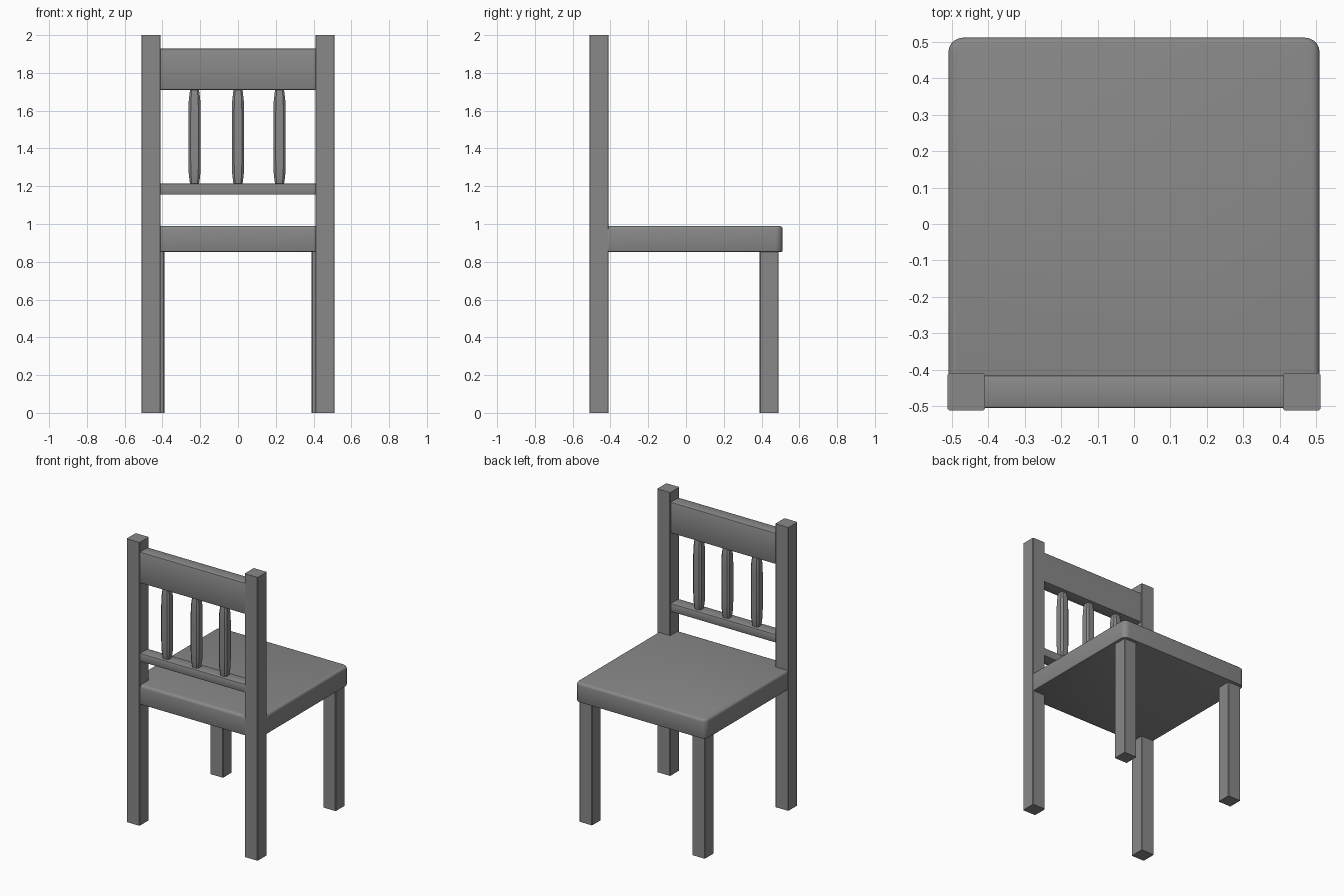
import bpy, bmesh, math

if "Cube" in bpy.data.objects:
    bpy.data.objects.remove(bpy.data.objects["Cube"])

grey = bpy.data.materials.new("chair_grey")
grey.diffuse_color = (0.25, 0.25, 0.25, 1)
grey.use_nodes = True
grey.node_tree.nodes["Principled BSDF"].inputs["Base Color"].default_value = grey.diffuse_color


def finish(name, bm, smooth=True):
    bmesh.ops.recalc_face_normals(bm, faces=bm.faces[:])
    mesh = bpy.data.meshes.new(name)
    bm.to_mesh(mesh)
    bm.free()
    mesh.materials.append(grey)
    ob = bpy.data.objects.new(name, mesh)
    bpy.context.collection.objects.link(ob)
    if smooth:
        bpy.ops.object.select_all(action='DESELECT')
        ob.select_set(True)
        bpy.context.view_layer.objects.active = ob
        bpy.ops.object.shade_smooth_by_angle(angle=math.radians(35))
    return ob


def box(x0, x1, y0, y1, z0, z1):
    bm = bmesh.new()
    bmesh.ops.create_cube(bm, size=1)
    for v in bm.verts:
        v.co = ((x0 + x1) / 2 + v.co.x * (x1 - x0),
                (y0 + y1) / 2 + v.co.y * (y1 - y0),
                (z0 + z1) / 2 + v.co.z * (z1 - z0))
    return bm


def bevel(bm, test, width, segments):
    edges = [e for e in bm.edges if test(e)]
    bmesh.ops.bevel(bm, geom=edges, offset=width, segments=segments,
                    profile=0.5, affect='EDGES')


def upright(e):
    return abs(e.verts[0].co.z - e.verts[1].co.z) > 0.01


# Back posts and front legs, mirrored left and right
for side, s in (("left", -1), ("right", 1)):
    for part, inner, outer, y0, y1, top in (
            ("back_post", 0.41, 0.512, -0.512, -0.41, 2.0),
            ("front_leg", 0.39, 0.49, 0.39, 0.49, 0.86)):
        xs = sorted((s * inner, s * outer))
        bm = box(*xs, y0, y1, 0, top)
        bevel(bm, upright, 0.004, 1)
        finish(f"{part}_{side}", bm)

# Seat slab: rounded corners, soft upper rim, crisp lower rim
bm = box(-0.51, 0.51, -0.505, 0.512, 0.853, 0.99)
bevel(bm, upright, 0.04, 5)
bevel(bm, lambda e: all(v.co.z > 0.989 for v in e.verts), 0.018, 3)
bevel(bm, lambda e: all(v.co.z < 0.854 for v in e.verts), 0.006, 2)
finish("seat", bm)

# Rails of the backrest
for name, z0, z1 in (("top_rail", 1.71, 1.93), ("lower_rail", 1.155, 1.215)):
    bm = box(-0.42, 0.42, -0.506, -0.416, z0, z1)
    bevel(bm, lambda e: abs(e.verts[0].co.x - e.verts[1].co.x) > 0.1, 0.008, 2)
    finish(name, bm)

# Spindles: rounded square section, narrowed towards both ends
profile = ((1.205, 0.022), (1.225, 0.026), (1.27, 0.031), (1.33, 0.0325),
           (1.59, 0.0325), (1.65, 0.031), (1.695, 0.026), (1.72, 0.022))
for i, x in enumerate((-0.23, 0, 0.22)):
    bm = bmesh.new()
    rings = []
    for z, h in profile:
        c = h * 0.62
        pts = ((h, -c), (h, c), (c, h), (-c, h), (-h, c), (-h, -c), (-c, -h), (c, -h))
        rings.append([bm.verts.new((x + px, -0.461 + py, z)) for px, py in pts])
    for a, b in zip(rings, rings[1:]):
        for k in range(8):
            j = (k + 1) % 8
            bm.faces.new((a[k], a[j], b[j], b[k]))
    bm.faces.new(rings[0][::-1])
    bm.faces.new(rings[-1])
    finish(f"spindle_{i + 1}", bm)
